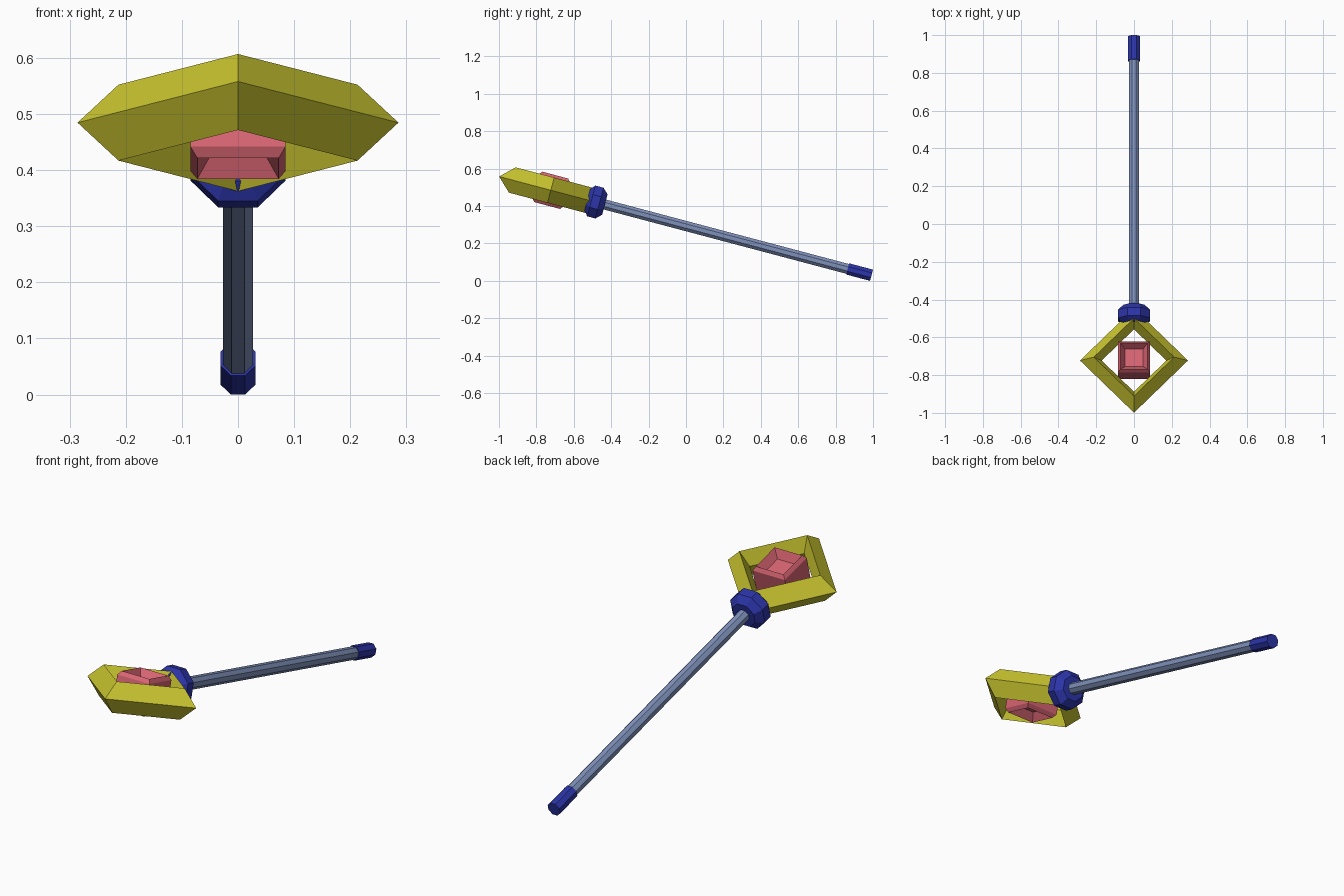
import bpy, bmesh
from math import sin, cos, pi, radians
from mathutils import Vector

if "Cube" in bpy.data.objects:
    bpy.data.objects.remove(bpy.data.objects["Cube"])

# Staff frame: tail centre, direction along the shaft, and tilted "up"
TILT = radians(14.85)
TAIL = Vector((0, 0.992, 0.030))
SIDE = Vector((1, 0, 0))
ALONG = Vector((0, -cos(TILT), sin(TILT)))
UP = Vector((0, sin(TILT), cos(TILT)))


def material(name, rgb):
    m = bpy.data.materials.new(name)
    m.diffuse_color = (*rgb, 1)
    m.use_nodes = True
    m.node_tree.nodes["Principled BSDF"].inputs["Base Color"].default_value = m.diffuse_color
    return m


blue = material("deep_blue", (0.025, 0.035, 0.4))
steel = material("steel_blue", (0.21, 0.28, 0.49))
yellow = material("yellow", (0.6, 0.57, 0.03))
red = material("soft_red", (0.69, 0.13, 0.17))


def lathe(name, profile, sides, start, centre, axes, mat, closed=False):
    """Faceted turning: profile of (height, corner radius) around axes[2]."""
    bm = bmesh.new()
    a, b, axis = axes
    rings = []
    for h, r in profile:
        angles = [start + 2 * pi * i / sides for i in range(sides)]
        rings.append([bm.verts.new(centre + axis * h + a * (r * cos(t)) + b * (r * sin(t)))
                      for t in angles])
    pairs = list(zip(rings, rings[1:]))
    if closed:
        pairs.append((rings[-1], rings[0]))
    else:
        bm.faces.new(rings[0])
        bm.faces.new(rings[-1])
    for lo, hi in pairs:
        for i in range(sides):
            j = (i + 1) % sides
            bm.faces.new((lo[i], lo[j], hi[j], hi[i]))
    bmesh.ops.recalc_face_normals(bm, faces=bm.faces)
    mesh = bpy.data.meshes.new(name)
    bm.to_mesh(mesh)
    bm.free()
    mesh.materials.append(mat)
    obj = bpy.data.objects.new(name, mesh)
    bpy.context.collection.objects.link(obj)
    return obj


def rod(name, profile, mat):
    """Eight-sided part along the staff; radii are given to the flats."""
    corners = [(s, r / cos(pi / 8)) for s, r in profile]
    lathe(name, corners, 8, pi / 8, TAIL, (SIDE, UP, ALONG), mat)


# Shaft, end cap and collar
rod("shaft", [(0.06, 0.027), (1.52, 0.027)], steel)
rod("end_cap", [(0, 0.031), (0.132, 0.031)], blue)
rod("collar", [(1.475, 0.056), (1.505, 0.085), (1.55, 0.085), (1.575, 0.055)], blue)

# Diamond head frame with a ridged cross-section
head = TAIL + ALONG * 1.774
flat = (SIDE, ALONG, UP)
lathe("head_frame", [(0, 0.286), (0.07, 0.213), (0, 0.171), (-0.07, 0.213)],
      4, 0, head, flat, yellow, closed=True)

# Square gem with bevelled rims and a sunken panel above and below
half = [(0.066, 0.085), (0.084, 0.0725), (0.045, 0.048)]
gem = [(-h, r) for h, r in reversed(half)] + half
lathe("gem", [(h, r * 2 ** 0.5) for h, r in gem], 4, pi / 4, TAIL + ALONG * 1.772, flat, red)
